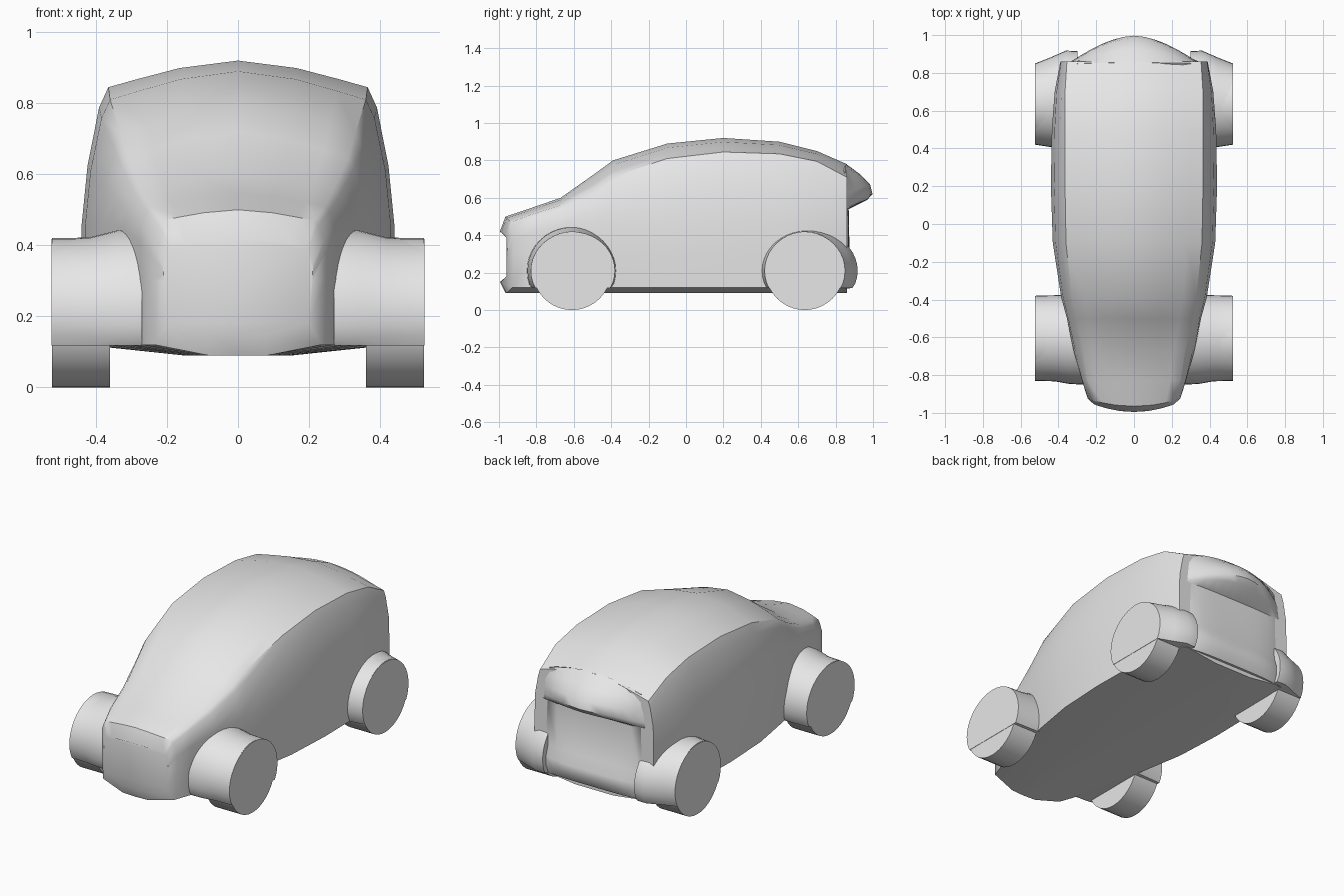
import bpy, math

old = bpy.data.objects.get("Cube")
if old:
    bpy.data.objects.remove(old, do_unlink=True)

grey = bpy.data.materials.new("light_grey")
grey.use_nodes = True
grey.diffuse_color = (0.8, 0.8, 0.8, 1)
grey.node_tree.nodes["Principled BSDF"].inputs["Base Color"].default_value = (0.8, 0.8, 0.8, 1)


def loft(name, rings, closed=True, cap_start=True, cap_end=True, angle=40):
    """Skin a list of equal-length point rings."""
    n = len(rings[0])
    verts = [p for ring in rings for p in ring]
    faces = []
    for r in range(len(rings) - 1):
        for i in range(n if closed else n - 1):
            j = (i + 1) % n
            faces.append((r * n + i, r * n + j, (r + 1) * n + j, (r + 1) * n + i))
    if cap_start:
        faces.append(tuple(reversed(range(n))))
    if cap_end:
        faces.append(tuple(range((len(rings) - 1) * n, len(rings) * n)))
    mesh = bpy.data.meshes.new(name)
    mesh.from_pydata(verts, [], faces)
    mesh.materials.append(grey)
    ob = bpy.data.objects.new(name, mesh)
    bpy.context.collection.objects.link(ob)
    bpy.ops.object.select_all(action='DESELECT')
    ob.select_set(True)
    bpy.context.view_layer.objects.active = ob
    bpy.ops.object.mode_set(mode='EDIT')
    bpy.ops.mesh.select_all(action='SELECT')
    bpy.ops.mesh.normals_make_consistent(inside=False)
    bpy.ops.object.mode_set(mode='OBJECT')
    bpy.ops.object.shade_smooth_by_angle(angle=math.radians(angle))
    return ob


def body_ring(y, low, mid, shoulder, z_sh, z_top, bow=0.0, z_low=0.12):
    """Symmetric body cross-section; bow sweeps the sides backwards."""
    z_mid = min(0.46, z_sh * 0.8)
    drop = (z_sh - z_mid) * 0.15
    edge = shoulder + (mid - shoulder) * 0.35
    half = [(low * 0.35, z_low - 0.03), (low, z_low), (mid, 0.3), (mid, z_mid),
            ((mid + edge) / 2 + 0.008, (z_mid + z_sh - drop) / 2),
            (edge, z_sh - drop), (shoulder, z_sh),
            (shoulder * 0.78, z_sh + (z_top - z_sh) * 0.3),
            (shoulder * 0.45, z_sh + (z_top - z_sh) * 0.72)]
    pts = [(0, z_low - 0.03)] + half + [(0, z_top)] + [(-x, z) for x, z in reversed(half)]
    return [(x, y + bow * (x / mid) ** 2, z) for x, z in pts]


# Main shell: y, sill width, side width, shoulder width, shoulder height, roof height
sections = [
    (-0.83, 0.27, 0.275, 0.245, 0.51, 0.545),
    (-0.67, 0.31, 0.32, 0.27, 0.56, 0.60),
    (-0.50, 0.34, 0.355, 0.31, 0.645, 0.72),
    (-0.39, 0.37, 0.385, 0.33, 0.715, 0.80),
    (-0.10, 0.42, 0.43, 0.36, 0.81, 0.89),
    (0.20, 0.435, 0.44, 0.365, 0.845, 0.92),
    (0.50, 0.43, 0.435, 0.365, 0.835, 0.90),
    (0.70, 0.42, 0.42, 0.365, 0.795, 0.85),
    (0.86, 0.36, 0.39, 0.355, 0.71, 0.78),
]
nose = [body_ring(-0.995, 0.20, 0.21, 0.19, 0.40, 0.42, 0.04, 0.18),
        body_ring(-0.965, 0.235, 0.245, 0.215, 0.47, 0.50, 0.04)]
loft("body", nose + [body_ring(*s) for s in sections])

# Tail: rear panel with bumper bulge below and overhanging lip above
tail_profile = [(0.115, 0.875, 0.36), (0.16, 0.905, 0.37), (0.22, 0.91, 0.37),
                (0.28, 0.875, 0.36), (0.54, 0.87, 0.365), (0.59, 0.97, 0.35),
                (0.62, 0.997, 0.345), (0.67, 0.985, 0.34), (0.73, 0.925, 0.335),
                (0.782, 0.855, 0.30)]
steps = 12
tail = []
for z, y, w in tail_profile:
    row = []
    for i in range(steps + 1):
        t = 2 * i / steps - 1
        curve = 1 - abs(t) ** (1.7 if z > 0.55 else 4)
        sag = 0.05 * t * t if z > 0.55 else 0
        row.append((t * w, 0.85 + (y - 0.85) * curve, z - sag))
    tail.append([(-w, 0.80, z - sag)] + row + [(w, 0.80, z - sag)])
loft("tail", tail, angle=50)


def disc(x, cy, ry, rz, z_min=0.0, n=40):
    """Ring in a plane of constant x, cut flat at z_min."""
    return [(x, cy + ry * math.cos(a), max(z_min, 0.21 + rz * math.sin(a)))
            for a in (2 * math.pi * i / n for i in range(n))]


# Wheels with flat-bottomed arch shrouds on both sides
for side, s in (("left", 1), ("right", -1)):
    loft(f"front_wheel_{side}", [disc(s * x, -0.61, 0.21, 0.21) for x in (0.36, 0.523)])
    loft(f"rear_wheel_{side}", [disc(s * x, 0.635, 0.21, 0.21) for x in (0.36, 0.521)])
    loft(f"front_arch_{side}", [disc(s * 0.27, -0.61, 0.24, 0.235, 0.118),
                                disc(s * 0.34, -0.61, 0.237, 0.232, 0.118),
                                disc(s * 0.42, -0.605, 0.228, 0.212, 0.118),
                                disc(s * 0.525, -0.605, 0.225, 0.208, 0.118)])
    loft(f"rear_arch_{side}", [disc(s * 0.30, 0.66, 0.255, 0.22, 0.118),
                               disc(s * 0.36, 0.66, 0.258, 0.22, 0.118),
                               disc(s * 0.44, 0.645, 0.238, 0.212, 0.118),
                               disc(s * 0.523, 0.635, 0.215, 0.207, 0.118)])
